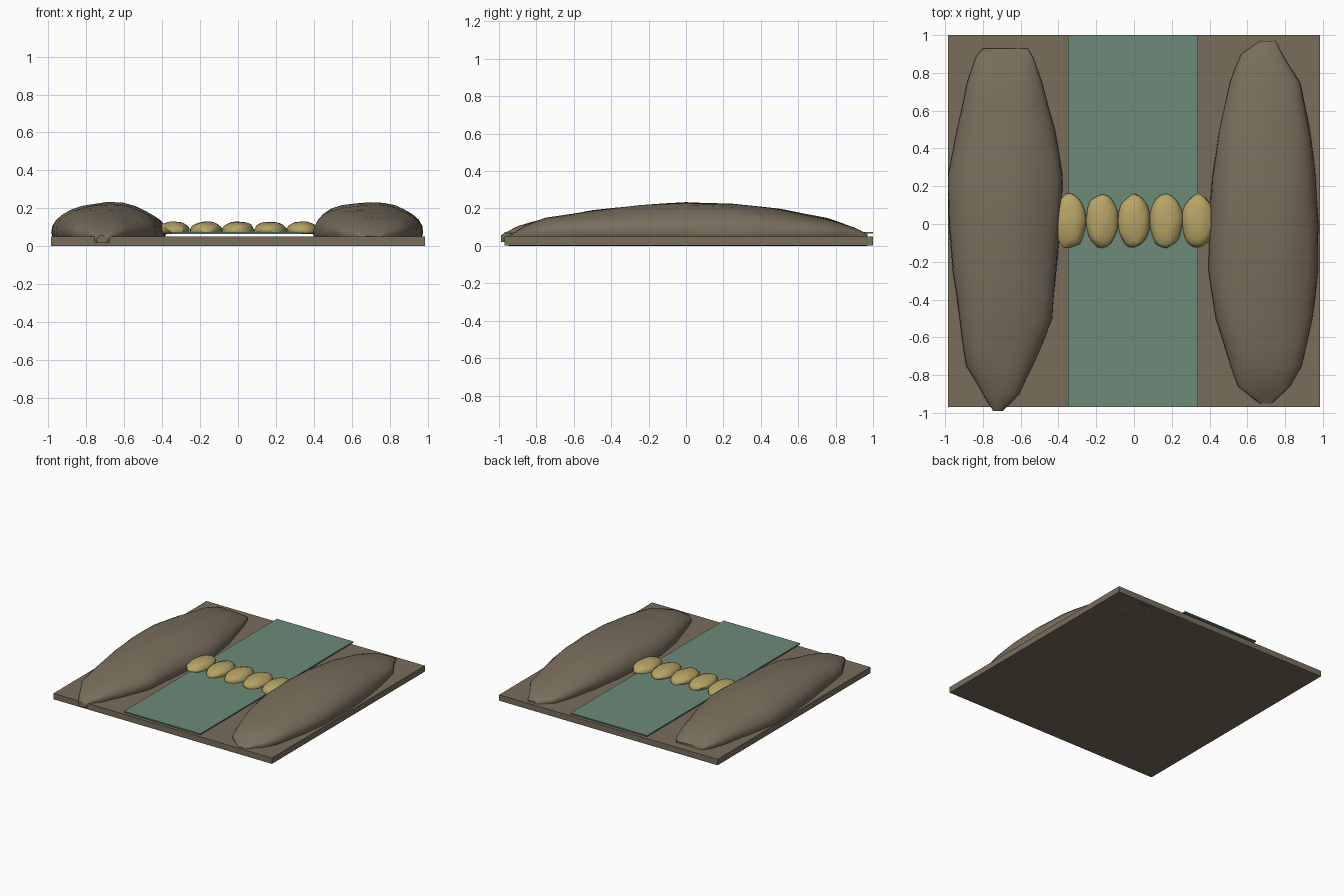
import bpy, bmesh, math
from mathutils import Vector, noise

cube = bpy.data.objects.get("Cube")
if cube:
    bpy.data.objects.remove(cube)


def material(name, rgb):
    m = bpy.data.materials.new(name)
    m.use_nodes = True
    m.diffuse_color = (*rgb, 1)
    m.node_tree.nodes["Principled BSDF"].inputs["Base Color"].default_value = (*rgb, 1)
    return m


EARTH = material("earth brown", (0.19, 0.155, 0.107))
WATER = material("water green", (0.15, 0.26, 0.19))
STONE = material("sandstone yellow", (0.47, 0.37, 0.13))


def finish(bm, name, mat, smooth=None):
    bmesh.ops.recalc_face_normals(bm, faces=bm.faces)
    mesh = bpy.data.meshes.new(name)
    bm.to_mesh(mesh)
    bm.free()
    mesh.materials.append(mat)
    ob = bpy.data.objects.new(name, mesh)
    bpy.context.collection.objects.link(ob)
    if smooth:
        bpy.ops.object.select_all(action="DESELECT")
        ob.select_set(True)
        bpy.context.view_layer.objects.active = ob
        bpy.ops.object.shade_smooth_by_angle(angle=math.radians(smooth))
    return ob


def slab(name, mat, x0, x1, y0, y1, z0, z1):
    bm = bmesh.new()
    bmesh.ops.create_cube(bm, size=1)
    for v in bm.verts:
        v.co = ((x0 + x1) / 2 + v.co.x * (x1 - x0),
                (y0 + y1) / 2 + v.co.y * (y1 - y0),
                (z0 + z1) / 2 + v.co.z * (z1 - z0))
    return finish(bm, name, mat)


def bank(name, sections, floor, sides=28):
    """Loft rounded sections (y, left x, right x, top z) into a long mound."""
    bm = bmesh.new()
    rings = []
    for (y, xa, xb, top), (y2, xa2, xb2, top2) in zip(sections, sections[1:] + sections[-1:]):
        for f in ((0, 0.5) if y2 != y else (0,)):
            mix = lambda a, b: a + (b - a) * f
            c, w = mix(xa + xb, xa2 + xb2) / 2, mix(xb - xa, xb2 - xa2) / 2
            yy, crest = mix(y, y2), mix(top, top2)
            mid = min(0.07, crest - 0.015)
            ring = []
            for i in range(sides):
                t = math.tau * i / sides
                s, k = math.sin(t), math.cos(t)
                x = c + w * math.copysign(abs(k) ** 0.9, k)
                z = mid + (crest - mid) * s if s > 0 else max(floor, mid + 0.1 * s)
                n = noise.noise(Vector((x * 7, yy * 2.5, z * 9)))
                if s > 0:
                    z += 0.012 * n * s
                ring.append(bm.verts.new((x + 0.012 * n * k, yy, z)))
            rings.append(ring)
    for a, b in zip(rings, rings[1:]):
        for i in range(sides):
            j = (i + 1) % sides
            bm.faces.new((a[i], a[j], b[j], b[i]))
    bm.faces.new(rings[0])
    bm.faces.new(rings[-1])
    ob = finish(bm, name, EARTH, 50)
    return ob


# Ground plate and the thin sheet of water floating above it
slab("ground_plate", EARTH, -0.985, 0.985, -0.97, 1.0, 0.002, 0.05)
slab("water_sheet", WATER, -0.35, 0.34, -0.97, 1.0, 0.065, 0.075)

# Two long earth banks
bank("right_bank", [
    (-0.99, -0.74, -0.70, 0.05), (-0.9, -0.80, -0.61, 0.10),
    (-0.75, -0.89, -0.53, 0.15), (-0.5, -0.925, -0.43, 0.192),
    (-0.25, -0.965, -0.405, 0.218), (0, -0.98, -0.39, 0.23),
    (0.25, -0.98, -0.385, 0.22), (0.5, -0.94, -0.42, 0.195),
    (0.75, -0.89, -0.485, 0.15), (0.88, -0.84, -0.53, 0.105),
    (0.93, -0.80, -0.56, 0.07)], 0.02)
bank("left_bank", [
    (-0.95, 0.66, 0.74, 0.06), (-0.86, 0.55, 0.83, 0.11),
    (-0.75, 0.51, 0.89, 0.15), (-0.5, 0.43, 0.94, 0.192),
    (-0.25, 0.395, 0.975, 0.218), (0, 0.395, 0.982, 0.23),
    (0.25, 0.41, 0.965, 0.22), (0.5, 0.45, 0.93, 0.195),
    (0.75, 0.51, 0.88, 0.15), (0.9, 0.57, 0.79, 0.10),
    (0.97, 0.67, 0.75, 0.06)], 0.0)

# Row of stepping stones
for i in range(5):
    bm = bmesh.new()
    bmesh.ops.create_icosphere(bm, subdivisions=3, radius=1)
    cx = -0.34 + 0.17 * i
    for v in bm.verts:
        p = v.co * (1 + 0.09 * noise.noise(v.co * 1.8 + Vector((i * 3.1, 0, 0))))
        v.co = (cx + 0.088 * p.x, 0.016 + 0.143 * p.y, max(0.065, 0.083 + 0.047 * p.z))
    finish(bm, f"stepping_stone_{i + 1}", STONE, 40)
